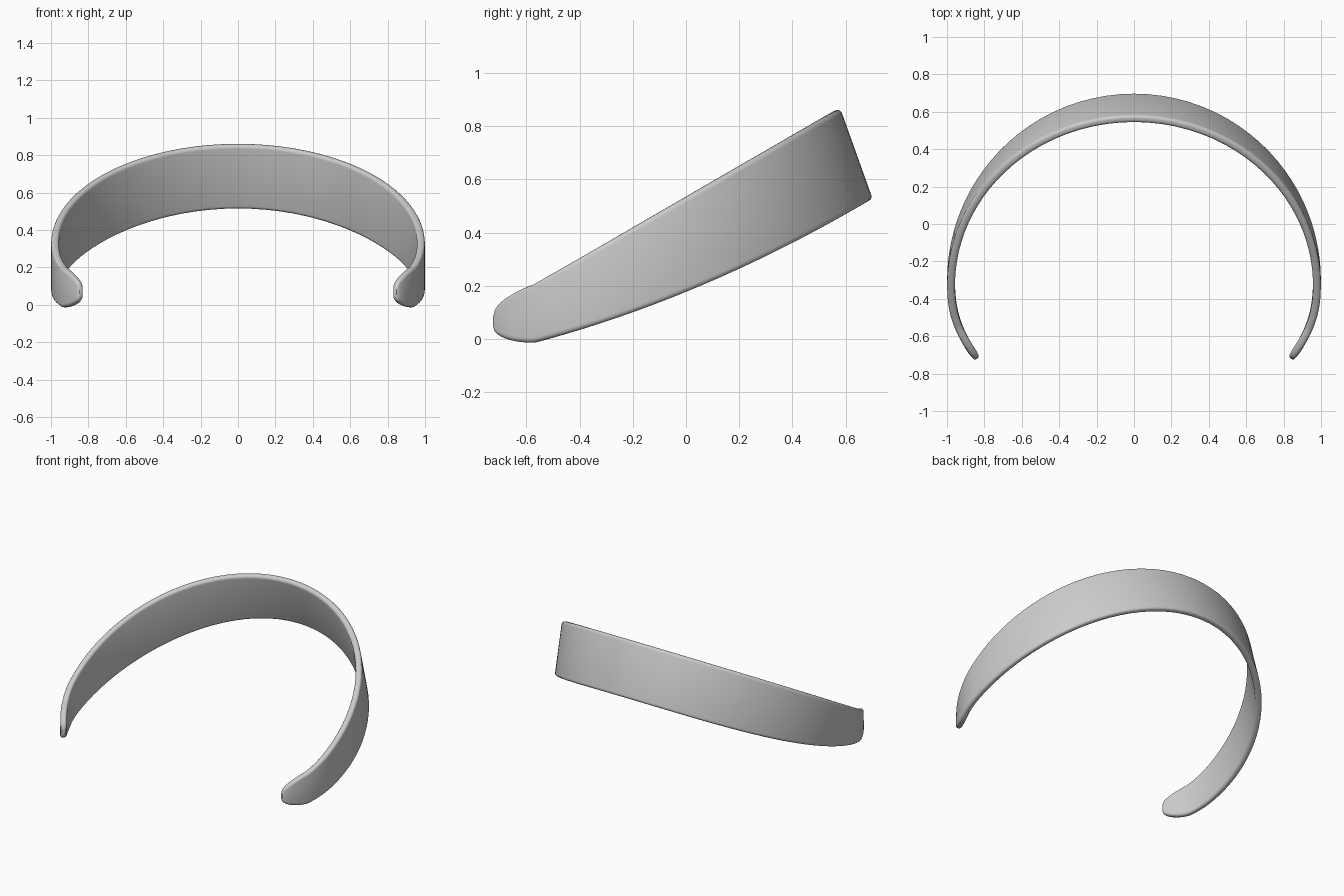
import bpy, bmesh
from math import sin, cos, pi, radians, sqrt
from mathutils import Vector

if "Cube" in bpy.data.objects:
    bpy.data.objects.remove(bpy.data.objects["Cube"])

THICK = 0.042
SWEEP = radians(25.5)   # how far each arm passes the widest point
N = 96


def edges(t):
    """Centre of the lower and upper band edges at angle t."""
    yb = -0.30 + 0.982 * sin(t)
    yt = -0.33 + 0.89 * sin(t)
    pull = 1 - 0.45 * max(0, -sin(t) - 0.1) ** 2   # arms curl inwards
    x = 0.978 * cos(t) * pull
    low = Vector((x, yb, 0.178 + 0.41 * yb + 0.13 * yb * yb))
    high = Vector((x, yt, 0.535 + 0.578 * yt))
    return low, high


def section():
    """Rounded strip section: (across width -1..1, inset, across thickness)."""
    pts = []
    for sw, st, a0 in ((1, 1, 0), (-1, 1, 90), (-1, -1, 180), (1, -1, 270)):
        for k in range(5):
            a = radians(a0 + 22.5 * k)
            pts.append((sw, 0.019 * (abs(cos(a)) - 1), st * (0.25 + 0.75 * abs(sin(a)))))
    return pts


PROFILE = section()
bm = bmesh.new()
rings = []
for i in range(N + 1):
    # stations crowd towards the tips so the rounding is smooth
    u = i / N
    u = u - 0.13 * sin(2 * pi * u)
    t = -SWEEP + u * (pi + 2 * SWEEP)
    low, high = edges(t)
    l2, h2 = edges(t + 0.01)
    l1, h1 = edges(t - 0.01)
    tangent = (l2 + h2 - l1 - h1).normalized()
    across = (high - low).normalized()
    normal = tangent.cross(across).normalized()
    # rounded taper at the tips
    d = min(t + SWEEP, pi + SWEEP - t)
    q = max(0, 1 - d / 0.17)
    taper = 0.3 + 0.7 * sqrt(1 - q * q)
    thin = 0.55 + 0.45 * sqrt(1 - max(0, 1 - d / 0.07) ** 2)
    mid = (low + high) / 2 + Vector((0, 0, 0.035 * q))
    half = (high - low).length / 2 * taper
    rings.append([bm.verts.new(mid + across * (sw * (half + inset))
                               + normal * (st * THICK / 2 * thin))
                  for sw, inset, st in PROFILE])

n = len(PROFILE)
for a, b in zip(rings, rings[1:]):
    for j in range(n):
        k = (j + 1) % n
        bm.faces.new((a[j], a[k], b[k], b[j]))
bm.faces.new(rings[0])
bm.faces.new(rings[-1])
bmesh.ops.remove_doubles(bm, verts=bm.verts, dist=1e-5)
bmesh.ops.recalc_face_normals(bm, faces=bm.faces)

# Curved open band
mesh = bpy.data.meshes.new("headband")
bm.to_mesh(mesh)
bm.free()
band = bpy.data.objects.new("headband", mesh)
bpy.context.collection.objects.link(band)
bpy.context.view_layer.objects.active = band
band.select_set(True)
bpy.ops.object.shade_smooth_by_angle(angle=radians(40))
